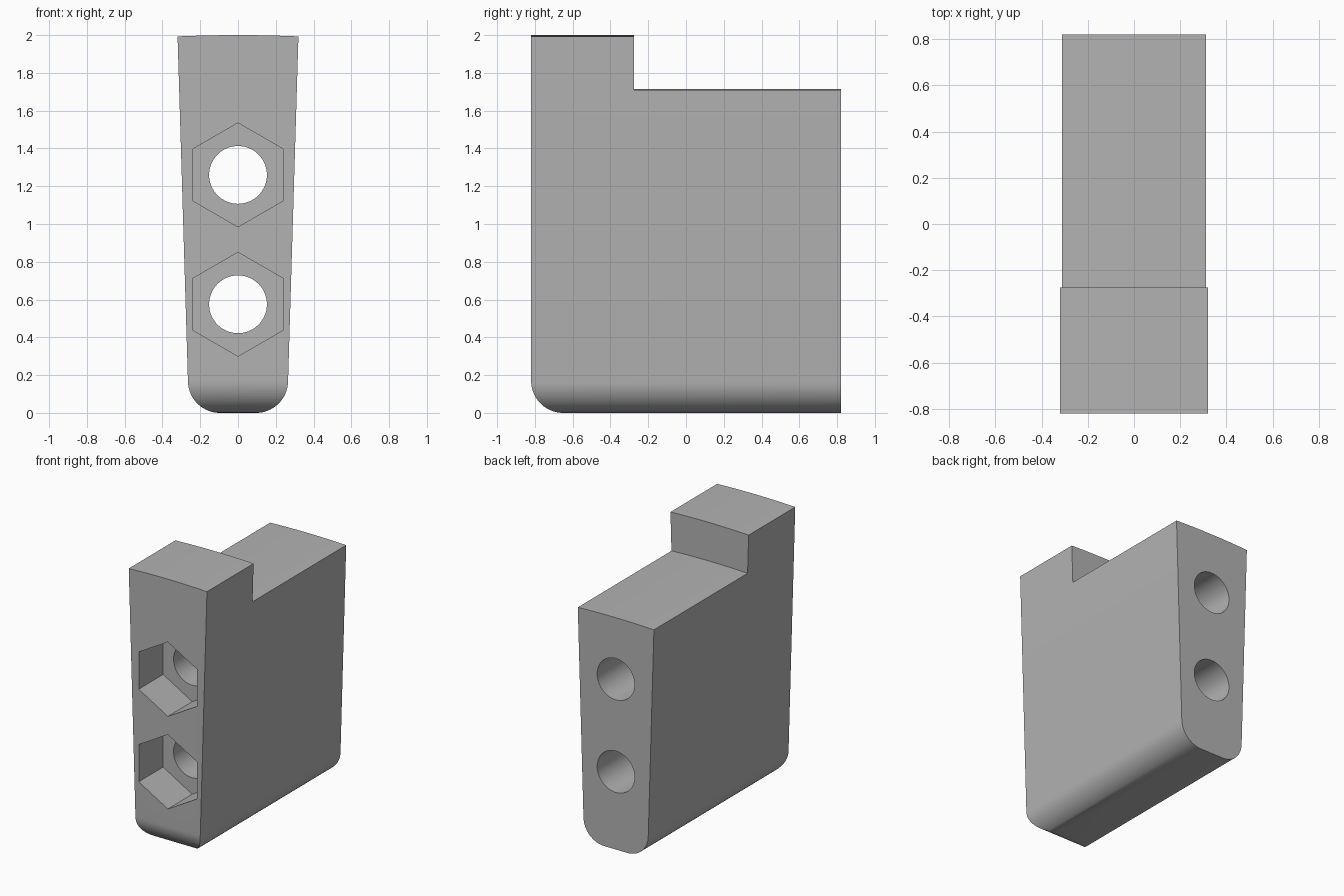
import bpy, bmesh
from math import sin, cos, pi, radians
from mathutils import Matrix

if "Cube" in bpy.data.objects:
    bpy.data.objects.remove(bpy.data.objects["Cube"])

HALF = 0.82      # half length along y
RADIUS = 0.17    # bottom rounding
HOLE_HEIGHTS = (0.575, 1.26)

gray = bpy.data.materials.new("plain gray")
gray.use_nodes = True
gray.diffuse_color = (0.45, 0.45, 0.45, 1)
gray.node_tree.nodes["Principled BSDF"].inputs["Base Color"].default_value = gray.diffuse_color


def prism(name, profile, start, end, axis="y"):
    """Extrude a 2D profile (u, z) along y, or along x for a side profile."""
    bm = bmesh.new()
    place = (lambda u, z, d: (u, d, z)) if axis == "y" else (lambda u, z, d: (d, u, z))
    face = bm.faces.new([bm.verts.new(place(u, z, start)) for u, z in profile])
    out = bmesh.ops.extrude_face_region(bm, geom=[face])
    moved = [g for g in out["geom"] if isinstance(g, bmesh.types.BMVert)]
    step = (0, end - start, 0) if axis == "y" else (end - start, 0, 0)
    bmesh.ops.translate(bm, verts=moved, vec=step)
    bmesh.ops.recalc_face_normals(bm, faces=bm.faces)
    mesh = bpy.data.meshes.new(name)
    bm.to_mesh(mesh)
    bm.free()
    obj = bpy.data.objects.new(name, mesh)
    bpy.context.collection.objects.link(obj)
    mesh.materials.append(gray)
    return obj


def combine(target, tool, operation):
    """Apply a boolean and discard the tool."""
    mod = target.modifiers.new("shape", "BOOLEAN")
    mod.object, mod.operation, mod.solver = tool, operation, "EXACT"
    bpy.context.view_layer.objects.active = target
    bpy.ops.object.modifier_apply(modifier=mod.name)
    bpy.data.objects.remove(tool)


def ring(radius, z, count):
    """Polygon with a corner at the top."""
    return [(radius * sin(2 * pi * i / count), z + radius * cos(2 * pi * i / count))
            for i in range(count)]


def crown(height, half_width, count=12):
    """Slightly domed line running from right to left."""
    xs = [half_width * (1 - 2 * i / count) for i in range(count + 1)]
    return [(x, height - 0.007 * (x / 0.32) ** 2) for x in xs]


# Tapered body with rounded lower edges and a gently domed top
corner = [(0.095 + RADIUS * cos(a), RADIUS + RADIUS * sin(a))
          for a in (radians(-90 + 88 * i / 16) for i in range(17))]
left_side = [(-x, z) for x, z in reversed(corner)]
body = prism("body", corner + crown(2.0, 0.32) + left_side, -HALF, HALF)

# Rounded lower front edge
front_curve = [(-HALF + RADIUS - RADIUS * sin(a), RADIUS - RADIUS * cos(a))
               for a in (radians(90 * i / 16) for i in range(17))]
side = front_curve + [(-HALF, 2.1), (HALF + 0.1, 2.1), (HALF + 0.1, 0)]
combine(body, prism("side_shape", side, -0.5, 0.5, "x"), "INTERSECT")

# Lower rear top
step = crown(1.715, 0.5) + [(-0.5, 2.2), (0.5, 2.2)]
combine(body, prism("step_cutter", step, -0.275, HALF + 0.1), "DIFFERENCE")

# Bolt holes with hexagonal nut pockets in the front
for z in HOLE_HEIGHTS:
    combine(body, prism("hole_cutter", ring(0.153, z, 64), -1, 1), "DIFFERENCE")
    combine(body, prism("pocket_cutter", ring(0.275, z, 6), -1, -0.535), "DIFFERENCE")

bpy.ops.object.select_all(action="DESELECT")
body.select_set(True)
bpy.context.view_layer.objects.active = body
bpy.ops.object.shade_smooth_by_angle(angle=radians(25))
